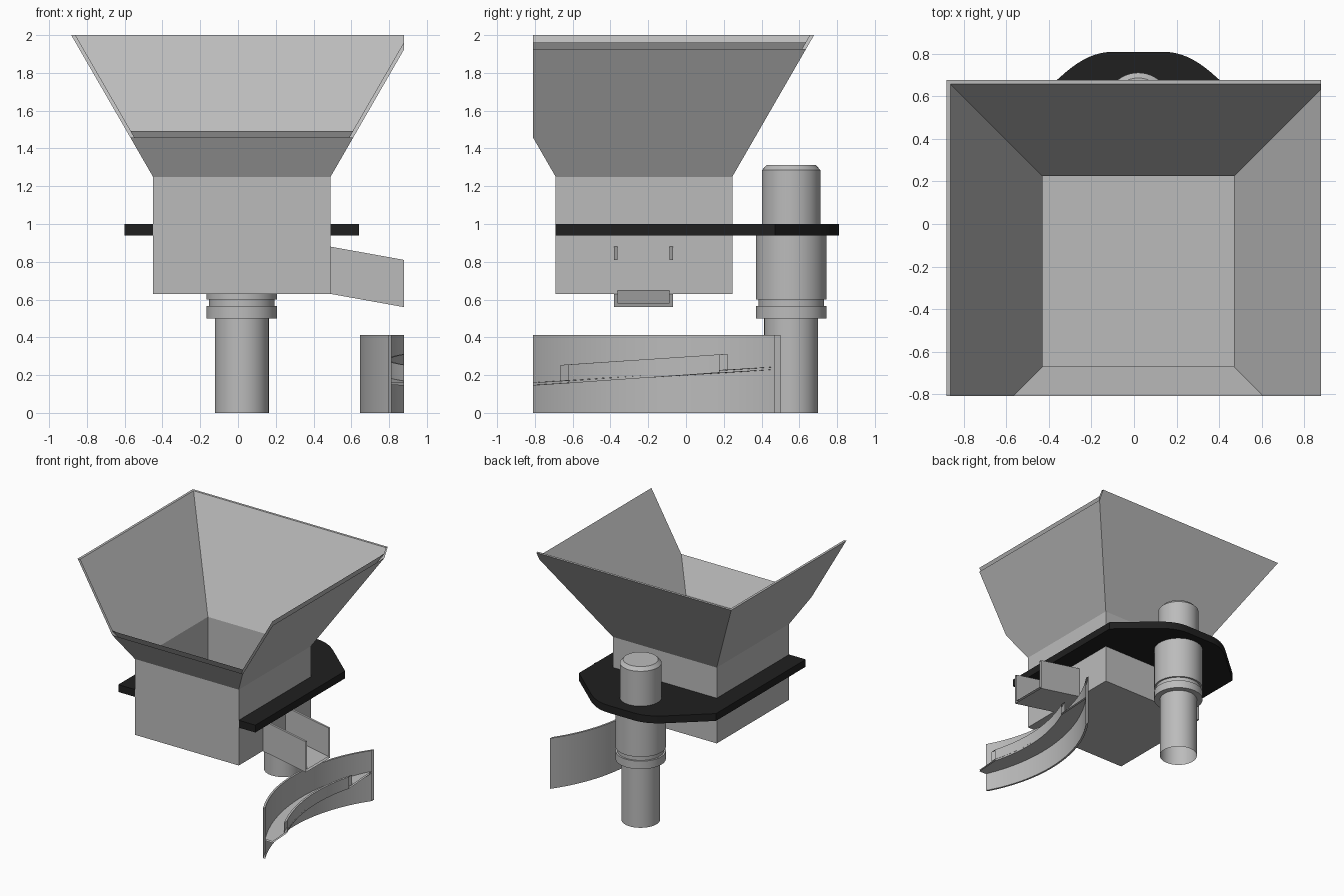
import bpy, bmesh, math
from mathutils import Vector

if "Cube" in bpy.data.objects:
    bpy.data.objects.remove(bpy.data.objects["Cube"])


def material(name, v):
    m = bpy.data.materials.new(name)
    m.diffuse_color = (v, v, v, 1)
    m.use_nodes = True
    m.node_tree.nodes["Principled BSDF"].inputs["Base Color"].default_value = m.diffuse_color
    return m


STEEL = material("steel grey", 0.5)
BLACK = material("black plate", 0.014)
XMAX, YMIN = 0.88, -0.81      # planes where the model is cut open


def finish(bm, name, mat, crop=False, smooth=False):
    bmesh.ops.recalc_face_normals(bm, faces=bm.faces)
    if crop:
        for co, no in (((XMAX, 0, 0), (1, 0, 0)), ((0, YMIN, 0), (0, -1, 0))):
            bmesh.ops.bisect_plane(bm, geom=bm.verts[:] + bm.edges[:] + bm.faces[:],
                                   plane_co=co, plane_no=no, clear_outer=True)
    me = bpy.data.meshes.new(name)
    bm.to_mesh(me)
    bm.free()
    me.materials.append(mat)
    ob = bpy.data.objects.new(name, me)
    bpy.context.collection.objects.link(ob)
    if smooth:
        bpy.ops.object.select_all(action='DESELECT')
        ob.select_set(True)
        bpy.context.view_layer.objects.active = ob
        bpy.ops.object.shade_smooth_by_angle(angle=math.radians(30))
    return ob


def loft(rings, cap_start=True, cap_end=True):
    """Skin a series of closed rings with equal point counts."""
    bm = bmesh.new()
    vs = [[bm.verts.new(p) for p in r] for r in rings]
    n = len(vs[0])
    for a, b in zip(vs, vs[1:]):
        for i in range(n):
            j = (i + 1) % n
            bm.faces.new((a[i], a[j], b[j], b[i]))
    if cap_start:
        bm.faces.new(vs[0][::-1])
    if cap_end:
        bm.faces.new(vs[-1])
    return bm


# hopper: square bin with flared mouth, outer skin then inner skin
X0, X1, Y0, Y1 = -0.45, 0.49, -0.69, 0.245
rings = []
for e, z in ((0, .63), (0, 1.25), (.433, 2), (.413, 2), (-.02, 1.25), (-.02, .65)):
    rings.append([(X0 - e, Y0 - e, z), (X1 + e, Y0 - e, z),
                  (X1 + e, Y1 + e, z), (X0 - e, Y1 + e, z)])
finish(loft(rings), "hopper", STEEL, crop=True)

# mounting plate: wraps three sides of the bin, rounded at the back
right = [(X1, Y0), (0.64, Y0), (0.64, 0.47)]
a, b, c = Vector((0.36, 0.715)), Vector((0.25, 0.81)), Vector((0.14, 0.81))
for i in range(9):
    t = i / 8
    p = a * (1 - t) ** 2 + b * 2 * t * (1 - t) + c * t * t
    right.append((p.x, p.y))
outline = right + [(0.04 - x if x != X1 else X0, y) for x, y in reversed(right)]
outline += [(X0, Y1), (X1, Y1)]
finish(loft([[(x, y, z) for x, y in outline] for z in (0.94, 1.0)]),
       "mounting_plate", BLACK)

# support column: stepped round post, open at the floor
N = 48
rings = []
for r, z in ((.143, 0), (.143, .50), (.187, .50), (.187, .565), (.173, .565),
             (.173, .60), (.187, .60), (.187, .95), (.155, .95), (.155, 1.285),
             (.13, 1.312)):
    rings.append([(0.02 + r * math.cos(2 * math.pi * i / N),
                   0.557 + r * math.sin(2 * math.pi * i / N), z) for i in range(N)])
finish(loft(rings, cap_start=False), "support_column", STEEL, smooth=True)

# discharge chute: sloping U channel
profile = [(-.38, 0), (-.07, 0), (-.07, .25), (-.087, .25),
           (-.087, .018), (-.363, .018), (-.363, .25), (-.38, .25)]
rings = [[(x, y, 0.63 - 0.18 * (x - X1) + h) for y, h in profile] for x in (X1, 0.95)]
finish(loft(rings), "discharge_chute", STEEL, crop=True)

# feeder bowl: arc sections swept round one centre
CX, CY = 1.87, -0.222


def sweep(name, r0, r1, low, high, pitch):
    rings = []
    for i in range(49):
        t = -0.85 + 1.7 * i / 48
        d = pitch * t
        rings.append([(CX - r * math.cos(t), CY + r * math.sin(t), z + d)
                      for r, z in ((r0, low), (r1, low), (r1, high), (r0, high))])
    finish(loft(rings), name, STEEL, crop=True, smooth=True)


sweep("bowl_wall", 1.209, 1.225, 0, 0.413, 0)
sweep("spiral_track", 1.068, 1.209, 0.185, 0.198, 0.074)
sweep("track_lip", 1.068, 1.084, 0.198, 0.283, 0.07)
